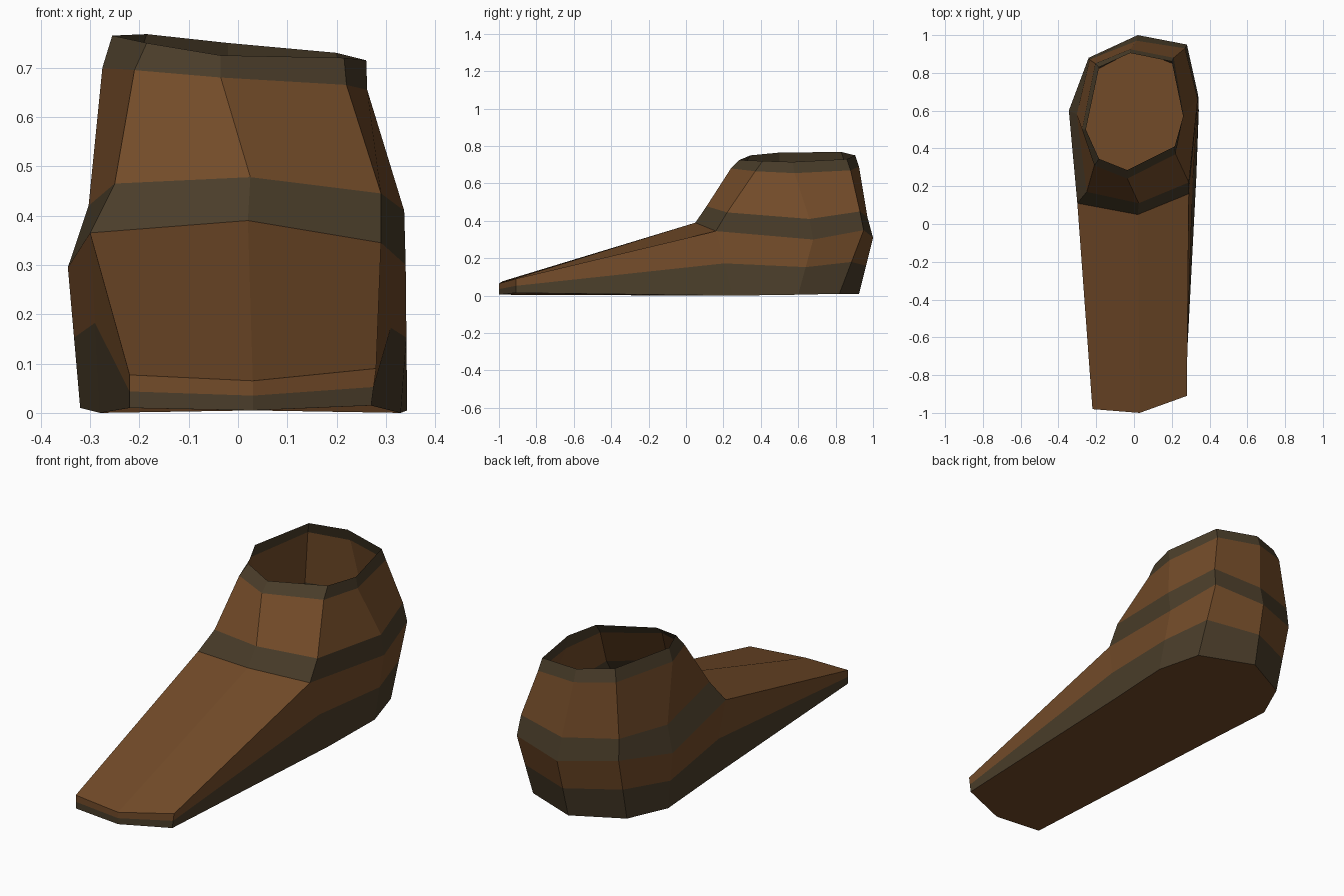
import bpy
from mathutils import Vector


def material(name, rgb):
    m = bpy.data.materials.new(name)
    m.diffuse_color = (*rgb, 1)
    return m


BROWN = material("brown leather", (0.171, 0.071, 0.022))
OLIVE = material("dark olive trim", (0.069, 0.047, 0.023))


def build(name, verts, faces, mat):
    me = bpy.data.meshes.new(name)
    me.from_pydata([tuple(v) for v in verts], [], faces)
    me.materials.append(mat)
    me.update()
    ob = bpy.data.objects.new(name, me)
    bpy.context.collection.objects.link(ob)
    return ob


def loft(name, low, high, mat, closed=True):
    """Strip of quads between two loops listed counter-clockwise from above."""
    n = len(low)
    faces = [(i, (i + 1) % n, n + (i + 1) % n, n + i)
             for i in range(n if closed else n - 1)]
    return build(name, low + high, faces, mat)


def pts(*p):
    return [Vector(v) for v in p]


# Toe tip, left to right
toe_low = pts((-0.22, -0.98, 0.01), (0.03, -1.0, 0.005), (0.27, -0.91, 0.015))
toe_top = pts((-0.22, -0.98, 0.077), (0.03, -1.0, 0.065), (0.28, -0.91, 0.09))

# Heel part of the ground outline: front right, right, back, left, front left
heel_low = pts((0.33, 0.25, 0.0), (0.343, 0.6, 0.005), (0.28, 0.82, 0.01),
               (0.01, 0.925, 0.01), (-0.23, 0.8, 0.01), (-0.32, 0.6, 0.01),
               (-0.28, 0.2, 0.0))

# Ankle loops: front left, front, front right, right, back right, back, back left, left
ankle = pts((-0.30, 0.11, 0.365), (0.02, 0.05, 0.39), (0.29, 0.16, 0.345),
            (0.34, 0.68, 0.30), (0.28, 0.95, 0.35), (0.02, 1.0, 0.31),
            (-0.24, 0.88, 0.335), (-0.345, 0.60, 0.295))
band_top = pts((-0.25, 0.17, 0.465), (0.025, 0.11, 0.478), (0.29, 0.22, 0.445),
               (0.337, 0.66, 0.41), (0.27, 0.93, 0.45), (0.015, 0.97, 0.42),
               (-0.235, 0.87, 0.44), (-0.303, 0.58, 0.42))
collar_low = pts((-0.21, 0.31, 0.695), (-0.035, 0.24, 0.68), (0.22, 0.37, 0.665),
                 (0.262, 0.58, 0.655), (0.21, 0.88, 0.67), (-0.02, 0.925, 0.69),
                 (-0.205, 0.85, 0.71), (-0.275, 0.50, 0.70))
rim = pts((-0.185, 0.345, 0.75), (-0.035, 0.285, 0.725), (0.215, 0.41, 0.72),
          (0.26, 0.57, 0.715), (0.20, 0.86, 0.73), (-0.02, 0.905, 0.75),
          (-0.185, 0.83, 0.768), (-0.255, 0.50, 0.765))

# Lower shoe: trim on the bottom half of the wall, leather above
ground = toe_low + heel_low
upper_edge = toe_top + ankle[2:] + ankle[:1]
halfway = [(a + b) / 2 for a, b in zip(ground, upper_edge)]
build("sole", ground, [tuple(reversed(range(len(ground))))], BROWN)
loft("sole_trim", ground, halfway, OLIVE)
loft("side_wall", halfway, upper_edge, BROWN)

# Sloping top of the foot
loft("foot_top", toe_top, ankle[:3], BROWN, closed=False)

# Ankle shaft, open at the rim
loft("ankle_band", ankle, band_top, OLIVE)
loft("ankle_shaft", band_top, collar_low, BROWN)
loft("collar", collar_low, rim, OLIVE)
